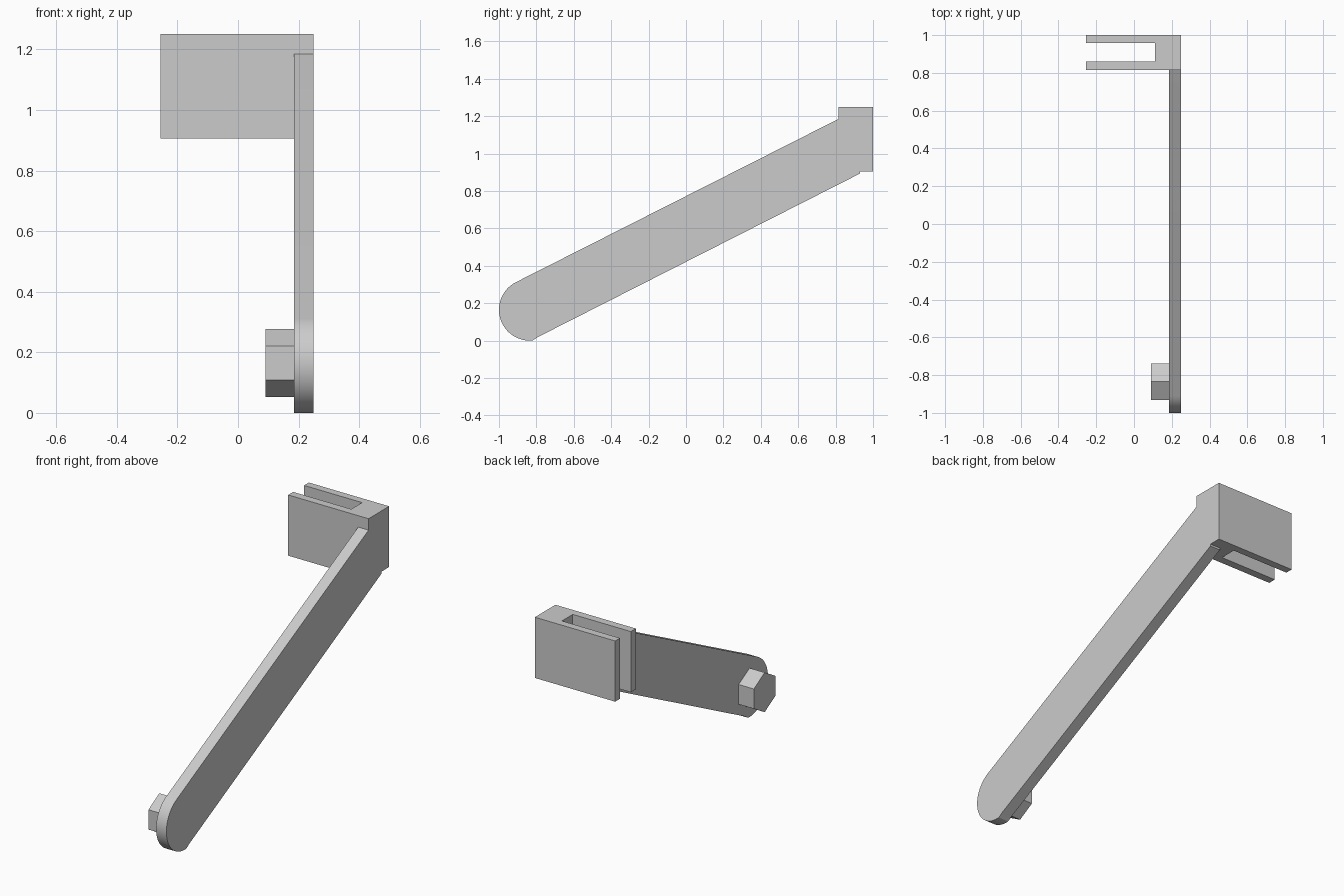
import bpy, bmesh
from math import radians, cos, sin
from mathutils import Vector

cube = bpy.data.objects.get("Cube")
if cube:
    bpy.data.objects.remove(cube, do_unlink=True)

grey = bpy.data.materials.new("plain grey")
grey.use_nodes = True
colour = (0.6, 0.6, 0.6, 1)
grey.diffuse_color = colour
grey.node_tree.nodes["Principled BSDF"].inputs["Base Color"].default_value = colour


def prism(name, points, offset):
    """Extrude a flat outline along offset."""
    bm = bmesh.new()
    face = bm.faces.new([bm.verts.new(p) for p in points])
    new = bmesh.ops.extrude_face_region(bm, geom=[face])["geom"]
    bmesh.ops.translate(bm, vec=Vector(offset),
                        verts=[v for v in new if isinstance(v, bmesh.types.BMVert)])
    bmesh.ops.recalc_face_normals(bm, faces=bm.faces)
    mesh = bpy.data.meshes.new(name)
    bm.to_mesh(mesh)
    bm.free()
    mesh.materials.append(grey)
    obj = bpy.data.objects.new(name, mesh)
    bpy.context.collection.objects.link(obj)
    return obj


def arc(radius, start, end, steps):
    """Points around the pivot, in the side plane."""
    angles = [radians(start + (end - start) * i / steps) for i in range(steps + 1)]
    return [(PIVOT_Y + radius * cos(a), PIVOT_Z + radius * sin(a)) for a in angles]


PIVOT_Y, PIVOT_Z = -0.835, 0.165
OUTER, INNER = 0.25, 0.185
FRONT, BACK, BOTTOM, TOP = 0.815, 1.0, 0.905, 1.25

# Sloping arm with a rounded lower end, meeting the bracket at its notch
profile = arc(0.165, 117, 275, 32)
profile += [(-0.79, 0.02), (0.93, 0.893), (0.93, BOTTOM), (FRONT, BOTTOM), (FRONT, 1.185)]
arm = prism("arm", [(INNER, y, z) for y, z in profile], (OUTER - INNER, 0, 0))

# Hexagonal peg on the inner side of the arm
hexagon = arc(0.1125, 30, 330, 5)
prism("hex_peg", [(0.09, y, z) for y, z in hexagon], (INNER - 0.09, 0, 0))

# Slotted bracket: two plates joined at the arm side
outline = [(OUTER, FRONT), (OUTER, BACK), (-0.255, BACK), (-0.255, 0.957),
           (0.11, 0.957), (0.11, 0.86), (-0.255, 0.86), (-0.255, FRONT)]
prism("slotted_bracket", [(x, y, BOTTOM) for x, y in outline], (0, 0, TOP - BOTTOM))

# Smooth only the rounded end of the arm
bpy.ops.object.select_all(action="DESELECT")
arm.select_set(True)
bpy.context.view_layer.objects.active = arm
bpy.ops.object.shade_smooth_by_angle(angle=radians(20))
